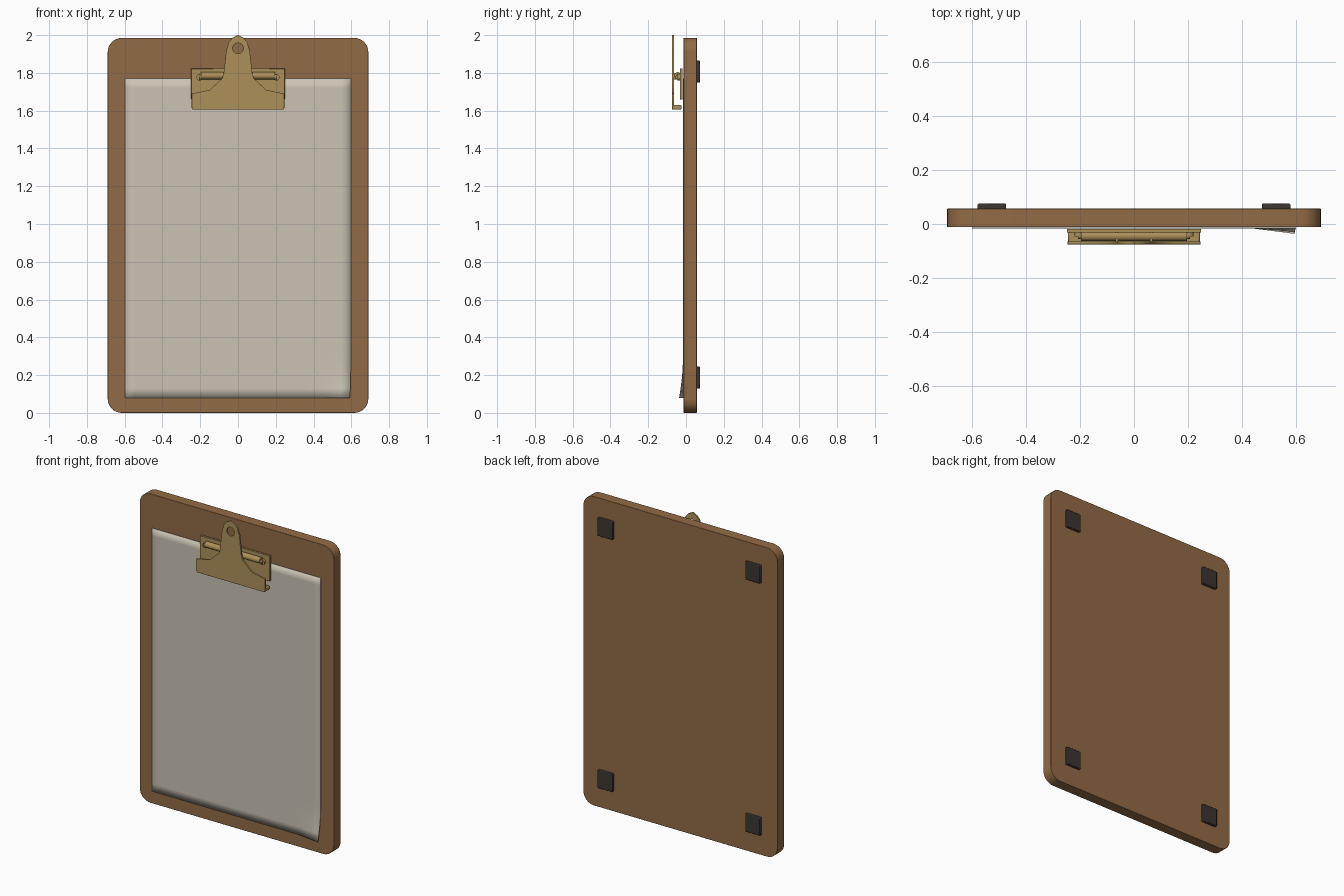
import bpy, bmesh, math
from mathutils import Vector

if "Cube" in bpy.data.objects:
    bpy.data.objects.remove(bpy.data.objects["Cube"], do_unlink=True)


def material(name, rgb):
    m = bpy.data.materials.new(name)
    m.use_nodes = True
    m.diffuse_color = (*rgb, 1)
    m.node_tree.nodes["Principled BSDF"].inputs["Base Color"].default_value = (*rgb, 1)
    return m


WOOD = material("brown wood", (0.29, 0.147, 0.061))
PAPER = material("cream paper", (0.60, 0.55, 0.46))
BRASS = material("brass", (0.42, 0.28, 0.105))
RUBBER = material("dark rubber", (0.045, 0.036, 0.032))


def finish(ob, name, mat, bevel=0, smooth=True):
    ob.name = name
    ob.data.materials.clear()
    ob.data.materials.append(mat)
    bpy.ops.object.select_all(action="DESELECT")
    ob.select_set(True)
    bpy.context.view_layer.objects.active = ob
    if bevel:
        mod = ob.modifiers.new("soft edges", "BEVEL")
        mod.width, mod.segments, mod.limit_method = bevel, 2, "ANGLE"
        mod.angle_limit = math.radians(40)
    if smooth:
        bpy.ops.object.shade_smooth_by_angle(angle=math.radians(35))
    return ob


def box(name, mat, x, y, z, bevel=0):
    """Box spanning the given (min, max) ranges."""
    ranges = (x, y, z)
    bpy.ops.mesh.primitive_cube_add(size=1, location=[sum(r) / 2 for r in ranges])
    ob = bpy.context.object
    for v in ob.data.vertices:
        v.co = [c * (r[1] - r[0]) for c, r in zip(v.co, ranges)]
    return finish(ob, name, mat, bevel)


def plate(name, mat, outlines, y, bevel=0):
    """Flat plate in the xz plane; later outlines become holes."""
    cu = bpy.data.curves.new(name, "CURVE")
    cu.dimensions, cu.fill_mode = "2D", "BOTH"
    cu.extrude = (y[1] - y[0]) / 2
    for pts in outlines:
        sp = cu.splines.new("POLY")
        sp.points.add(len(pts) - 1)
        for p, (px, pz) in zip(sp.points, pts):
            p.co = (px, pz, 0, 1)
        sp.use_cyclic_u = True
    ob = bpy.data.objects.new(name, cu)
    bpy.context.collection.objects.link(ob)
    ob.rotation_euler.x = math.pi / 2
    ob.location.y = sum(y) / 2
    bpy.ops.object.select_all(action="DESELECT")
    ob.select_set(True)
    bpy.context.view_layer.objects.active = ob
    bpy.ops.object.convert(target="MESH")
    ob = bpy.context.object
    bm = bmesh.new()
    bm.from_mesh(ob.data)
    bmesh.ops.remove_doubles(bm, verts=bm.verts, dist=1e-5)
    bmesh.ops.recalc_face_normals(bm, faces=bm.faces)
    bm.to_mesh(ob.data)
    bm.free()
    return finish(ob, name, mat, bevel)


def arc(cx, cz, r, start, end, n):
    angles = [math.radians(start + (end - start) * i / n) for i in range(n + 1)]
    return [(cx + r * math.cos(a), cz + r * math.sin(a)) for a in angles]


def rod(name, mat, a, b, r, sides=16):
    a, b = Vector(a), Vector(b)
    bpy.ops.mesh.primitive_cylinder_add(vertices=sides, radius=r, depth=(b - a).length,
                                        location=(a + b) / 2)
    ob = bpy.context.object
    ob.rotation_euler = (b - a).to_track_quat("Z", "Y").to_euler()
    return finish(ob, name, mat)


# Board with rounded corners
W, H, R = 0.69, 1.985, 0.075
corners = [(W - R, H - R), (R - W, H - R), (R - W, R), (W - R, R)]
outline = [p for i, (cx, cz) in enumerate(corners)
           for p in arc(cx, cz, R, 90 * i, 90 * i + 90, 8)]
plate("board", WOOD, [outline], (-0.012, 0.057), 0.005)

# Rubber feet on the back
for side, sx in (("left", 1), ("right", -1)):
    for level, z in (("lower", 0.187), ("upper", 1.807)):
        box(f"{level}_{side}_foot", RUBBER, (sx * 0.525 - 0.053, sx * 0.525 + 0.053),
            (0.055, 0.075), (z - 0.058, z + 0.058), 0.004)

# Paper sheet with one lifted corner
bpy.ops.mesh.primitive_grid_add(x_subdivisions=24, y_subdivisions=34, size=1)
sheet = bpy.context.object
for v in sheet.data.vertices:
    x, z = v.co.x * 1.196, 0.925 + v.co.y * 1.69
    u = min(1, max(0, (x - 0.44) / 0.16))
    w = min(1, max(0, (0.26 - z) / 0.18))
    v.co = (x - 0.005 * u * w, -0.0165 - 0.02 * u * w ** 1.5, z)
solid = sheet.modifiers.new("thickness", "SOLIDIFY")
solid.thickness, solid.offset = 0.003, -1
finish(sheet, "paper_sheet", PAPER)

# Clip base plate against the board
box("clip_base", BRASS, (-0.248, 0.248), (-0.032, -0.018), (1.66, 1.823), 0.002)

# Clip lever: wide jaw narrowing to a thumb tab with a hanging hole
half = [(0.238, 1.605), (0.245, 1.615), (0.245, 1.69), (0.15, 1.71), (0.085, 1.77),
        (0.077, 1.79), (0.062, 1.92), (0.048, 1.965), (0.03, 1.985)]
lever = half + [(0, 2.0)] + [(-x, z) for x, z in reversed(half)]
plate("clip_lever", BRASS, [lever, arc(0, 1.93, 0.028, 0, 345, 23)], (-0.075, -0.064), 0.002)

# Jaw lip folded back to the paper
box("clip_jaw", BRASS, (-0.243, 0.243), (-0.072, -0.024), (1.605, 1.63), 0.006)

# Spring barrel and its bent wire ends
rod("spring_barrel", BRASS, (-0.195, -0.044, 1.785), (0.195, -0.044, 1.785), 0.019)
for side, sx in (("left", 1), ("right", -1)):
    rod(f"{side}_spring_end", BRASS, (sx * 0.19, -0.042, 1.778), (sx * 0.207, -0.042, 1.778), 0.014)
    rod(f"{side}_rivet", BRASS, (sx * 0.203, -0.046, 1.776), (sx * 0.203, -0.03, 1.776), 0.017)
    # Lever ears that hold the barrel
    box(f"{side}_lever_ear", BRASS, tuple(sorted((sx * 0.06, sx * 0.068))),
        (-0.066, -0.032), (1.765, 1.8))
